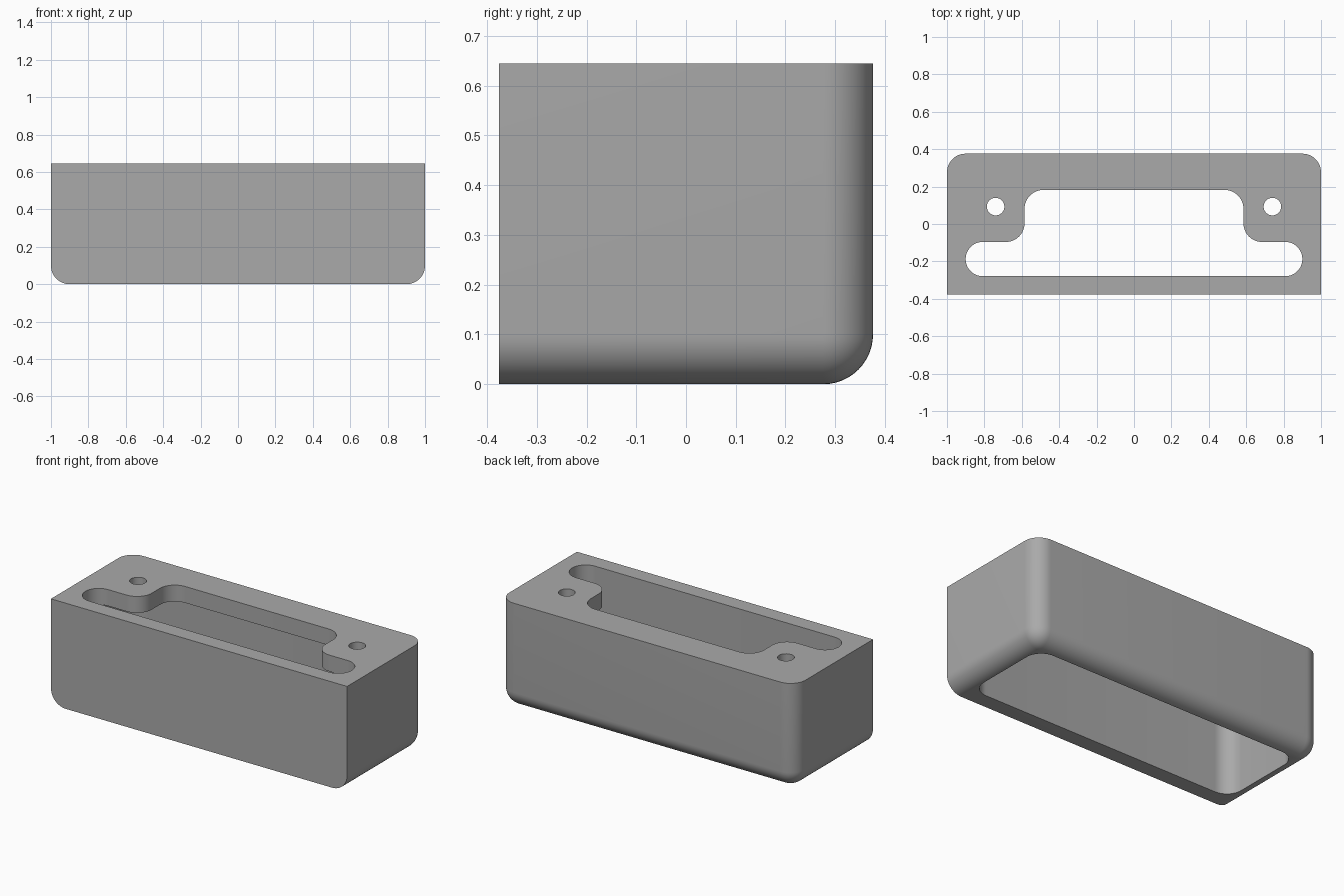
import bpy, bmesh, math
from mathutils import Vector

if "Cube" in bpy.data.objects:
    bpy.data.objects.remove(bpy.data.objects["Cube"])

H, R = 0.645, 0.1          # body height, outer fillet radius
X, Y = 1.0, 0.376          # half length, half depth
WALL, SLAB = 0.095, 0.1    # side wall and top slab thickness

grey = bpy.data.materials.new("grey plastic")
grey.diffuse_color = (0.40, 0.40, 0.40, 1)
grey.use_nodes = True
grey.node_tree.nodes["Principled BSDF"].inputs["Base Color"].default_value = grey.diffuse_color


def new_object(name, bm):
    bmesh.ops.recalc_face_normals(bm, faces=bm.faces)
    mesh = bpy.data.meshes.new(name)
    bm.to_mesh(mesh)
    bm.free()
    mesh.materials.append(grey)
    obj = bpy.data.objects.new(name, mesh)
    bpy.context.collection.objects.link(obj)
    return obj


def rounded(corners, steps=12):
    """Round each right-angled (x, y, radius) corner of an outline."""
    pts = []
    for i, (x, y, r) in enumerate(corners):
        p = Vector((x, y))
        a = (Vector(corners[i - 1][:2]) - p).normalized() * r
        b = (Vector(corners[(i + 1) % len(corners)][:2]) - p).normalized() * r
        for k in range(steps + 1):
            t = math.pi / 2 * k / steps
            pts.append(p + a * (1 - math.sin(t)) + b * (1 - math.cos(t)))
    return pts


def prism(name, pts, z0, z1):
    bm = bmesh.new()
    face = bm.faces.new([bm.verts.new((p[0], p[1], z0)) for p in pts])
    top = bmesh.ops.extrude_face_region(bm, geom=[face])
    verts = [g for g in top["geom"] if isinstance(g, bmesh.types.BMVert)]
    bmesh.ops.translate(bm, verts=verts, vec=(0, 0, z1 - z0))
    return new_object(name, bm)


# Body: block with rounded rear uprights and rounded side and rear bottom edges
bm = bmesh.new()
bmesh.ops.create_cube(bm, size=1)
for v in bm.verts:
    v.co = (v.co.x * 2 * X, v.co.y * 2 * Y, (v.co.z + 0.5) * H)
soft = []
for e in bm.edges:
    a, b = (v.co for v in e.verts)
    mid, d = (a + b) / 2, b - a
    upright = abs(d.z) > 0.1 and mid.y > 0
    bottom = mid.z < 0.01 and mid.y > -0.1
    if upright or bottom:
        soft.append(e)
bmesh.ops.bevel(bm, geom=soft, offset=R, offset_type='OFFSET', segments=12,
                profile=0.5, affect='EDGES', clamp_overlap=False)
body = new_object("enclosure_body", bm)

# Cavity, open at the bottom
cx, cy = X - WALL, Y - WALL
cutters = [prism("cavity_cutter", rounded(
    [(-cx, -cy, R), (cx, -cy, R), (cx, cy, R), (-cx, cy, R)]), -0.2, H - SLAB)]

# Stepped slot through the top slab
half = [(0.9, -0.279, 0.091), (0.9, -0.096, 0.091), (0.585, -0.096, 0.1), (0.585, 0.182, 0.1)]
outline = half + [(-x, y, r) for x, y, r in reversed(half)]
cutters.append(prism("slot_cutter", rounded(outline), H - SLAB - 0.1, H + 0.1))

# Screw holes
for side, s in (("left", -1), ("right", 1)):
    ring = [(s * 0.74 + 0.047 * math.cos(k * math.pi / 16),
             0.093 + 0.047 * math.sin(k * math.pi / 16)) for k in range(32)]
    cutters.append(prism(side + "_hole_cutter", ring, H - SLAB - 0.1, H + 0.1))

# Cut the openings, then smooth the curved walls
bpy.context.view_layer.objects.active = body
body.select_set(True)
for c in cutters:
    m = body.modifiers.new(c.name, 'BOOLEAN')
    m.operation, m.solver, m.object = 'DIFFERENCE', 'EXACT', c
    bpy.ops.object.modifier_apply(modifier=m.name)
    bpy.data.objects.remove(c)
bpy.ops.object.shade_smooth_by_angle(angle=math.radians(30))
